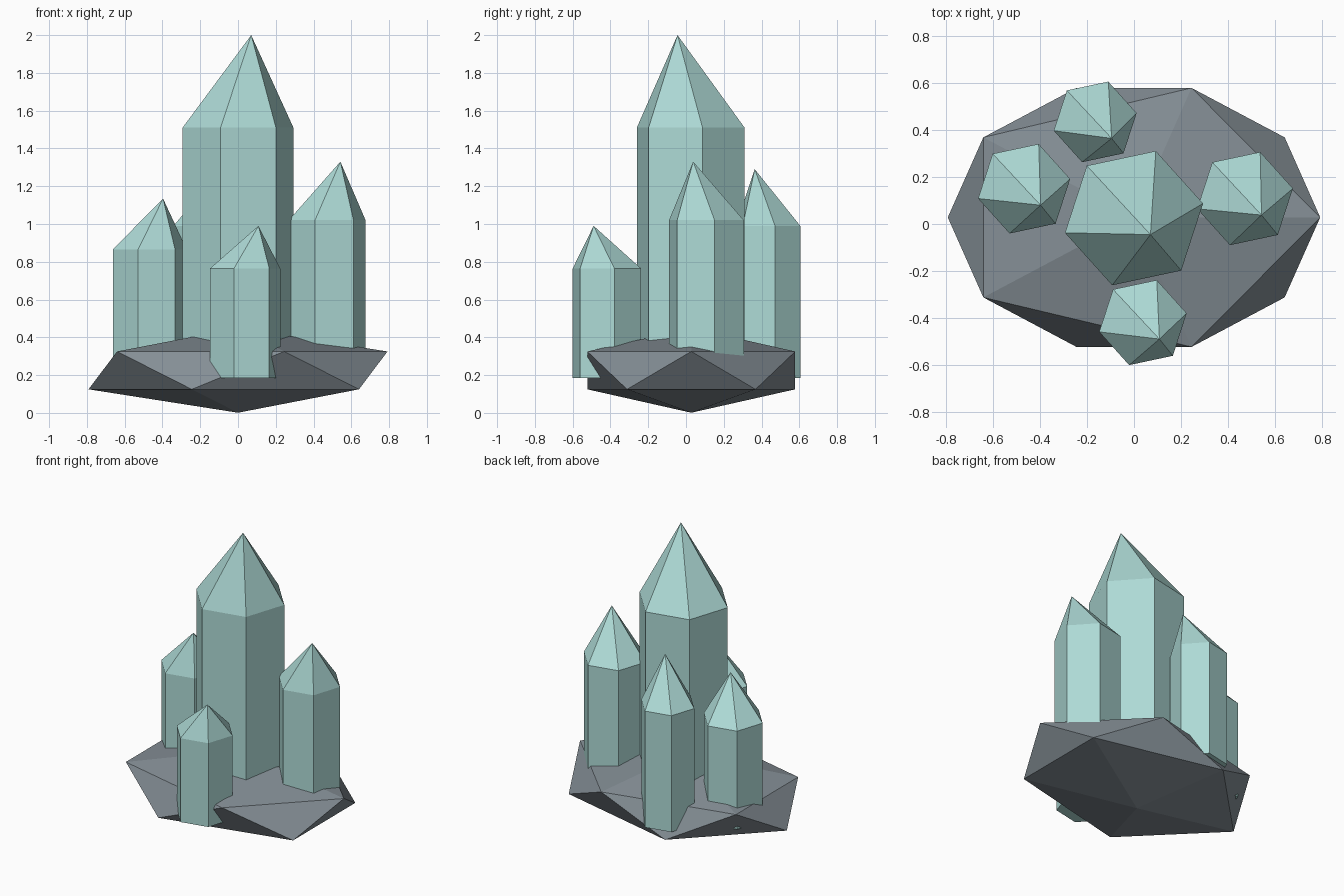
import bpy, bmesh, math

if "Cube" in bpy.data.objects:
    bpy.data.objects.remove(bpy.data.objects["Cube"])


def material(name, color):
    m = bpy.data.materials.new(name)
    m.diffuse_color = (*color, 1.0)
    m.use_nodes = True
    m.node_tree.nodes["Principled BSDF"].inputs["Base Color"].default_value = m.diffuse_color
    return m


ROCK = material("rock_grey", (0.23, 0.27, 0.30))
CRYSTAL = material("crystal_teal", (0.42, 0.70, 0.67))


def finish(name, bm, mat):
    bmesh.ops.recalc_face_normals(bm, faces=bm.faces)
    mesh = bpy.data.meshes.new(name)
    bm.to_mesh(mesh)
    bm.free()
    mesh.materials.append(mat)
    obj = bpy.data.objects.new(name, mesh)
    bpy.context.collection.objects.link(obj)
    return obj


def crystal(name, x, y, r, shoulder, tip):
    """Six-sided column with a point leaning to the front right."""
    bottom, twist, lean = 0.185, math.radians(12), 0.07
    bm = bmesh.new()

    def ring(z):
        return [bm.verts.new((x + r * math.cos(twist + i * math.pi / 3),
                              y + r * math.sin(twist + i * math.pi / 3), z))
                for i in range(6)]

    low, high = ring(bottom), ring(shoulder)
    apex = bm.verts.new((x + lean, y - lean, tip))
    bm.faces.new(low[::-1])
    for i in range(6):
        j = (i + 1) % 6
        bm.faces.new((low[i], low[j], high[j], high[i]))
        bm.faces.new((high[i], high[j], apex))
    return finish(name, bm, CRYSTAL)


# Rock base: flattened icosahedron
bm = bmesh.new()
bmesh.ops.create_icosphere(bm, subdivisions=1, radius=1.0)
bmesh.ops.scale(bm, vec=(0.885, 0.647, 0.224), verts=bm.verts)
bmesh.ops.translate(bm, vec=(0, 0.028, 0.225), verts=bm.verts)
finish("rock_base", bm, ROCK)

# Crystal cluster
crystal("main_crystal", 0.0, 0.025, 0.30, 1.51, 2.0)
crystal("left_crystal", -0.467, 0.15, 0.20, 0.865, 1.135)
crystal("right_crystal", 0.472, 0.108, 0.208, 1.02, 1.33)
crystal("back_crystal", -0.165, 0.434, 0.18, 0.99, 1.29)
crystal("front_crystal", 0.038, -0.419, 0.19, 0.765, 0.99)
